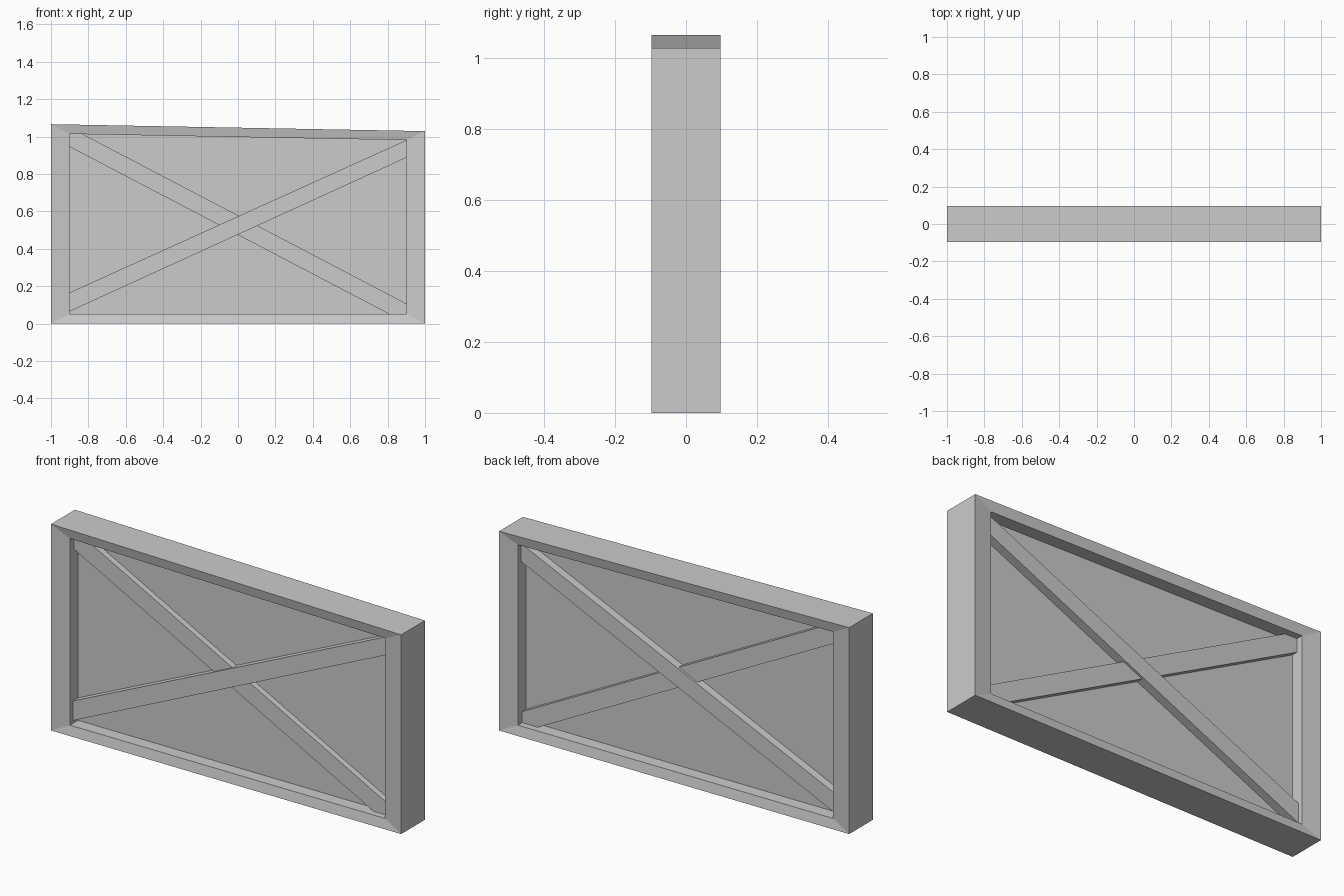
import bpy
import bmesh

cube = bpy.data.objects.get("Cube")
if cube:
    bpy.data.objects.remove(cube, do_unlink=True)

grey = bpy.data.materials.new("plain_grey")
grey.use_nodes = True
colour = (0.6, 0.6, 0.6, 1)
grey.diffuse_color = colour
grey.node_tree.nodes["Principled BSDF"].inputs["Base Color"].default_value = colour

# Corners as (x, z), starting at the bottom on the -x side
OUTER = [(-1, 0), (1, 0), (1, 1.029), (-1, 1.066)]
INNER = [(-0.9, 0.05), (0.9, 0.05), (0.9, 0.981), (-0.9, 1.014)]
DEPTH = 0.097      # half depth of the frame
LIP = 0.086        # half depth at the inner edge, so the rim slopes inward


def finish(bm, name):
    bmesh.ops.recalc_face_normals(bm, faces=bm.faces)
    mesh = bpy.data.meshes.new(name)
    bm.to_mesh(mesh)
    bm.free()
    mesh.materials.append(grey)
    obj = bpy.data.objects.new(name, mesh)
    bpy.context.collection.objects.link(obj)
    return obj


def slab(name, outline, half):
    """Flat outline in x and z, extruded evenly to both sides of y = 0."""
    bm = bmesh.new()
    face = bm.faces.new([bm.verts.new((x, -half, z)) for x, z in outline])
    new = bmesh.ops.extrude_face_region(bm, geom=[face])["geom"]
    verts = [v for v in new if isinstance(v, bmesh.types.BMVert)]
    bmesh.ops.translate(bm, verts=verts, vec=(0, 2 * half, 0))
    return finish(bm, name)


# Mitred frame: four rings joined into a closed tube
bm = bmesh.new()
rings = [[bm.verts.new((x, y, z)) for x, z in loop]
         for loop, y in ((OUTER, -DEPTH), (INNER, -LIP), (INNER, LIP), (OUTER, DEPTH))]
for i in range(4):
    a, b = rings[i], rings[(i + 1) % 4]
    for k in range(4):
        n = (k + 1) % 4
        bm.faces.new((a[k], a[n], b[n], b[k]))
finish(bm, "frame")

# Recessed panel
slab("panel", INNER, 0.02)

# Crossed braces; the rising one stands proud of the falling one
slab("rising_brace", [(-0.9, 0.065), (0.9, 0.887), (0.9, 0.981), (-0.9, 0.166)], 0.063)
slab("falling_brace", [(-0.9, 0.945), (0.81, 0.05), (0.9, 0.05), (0.9, 0.107),
                       (-0.83, 1.013), (-0.9, 1.014)], 0.052)
